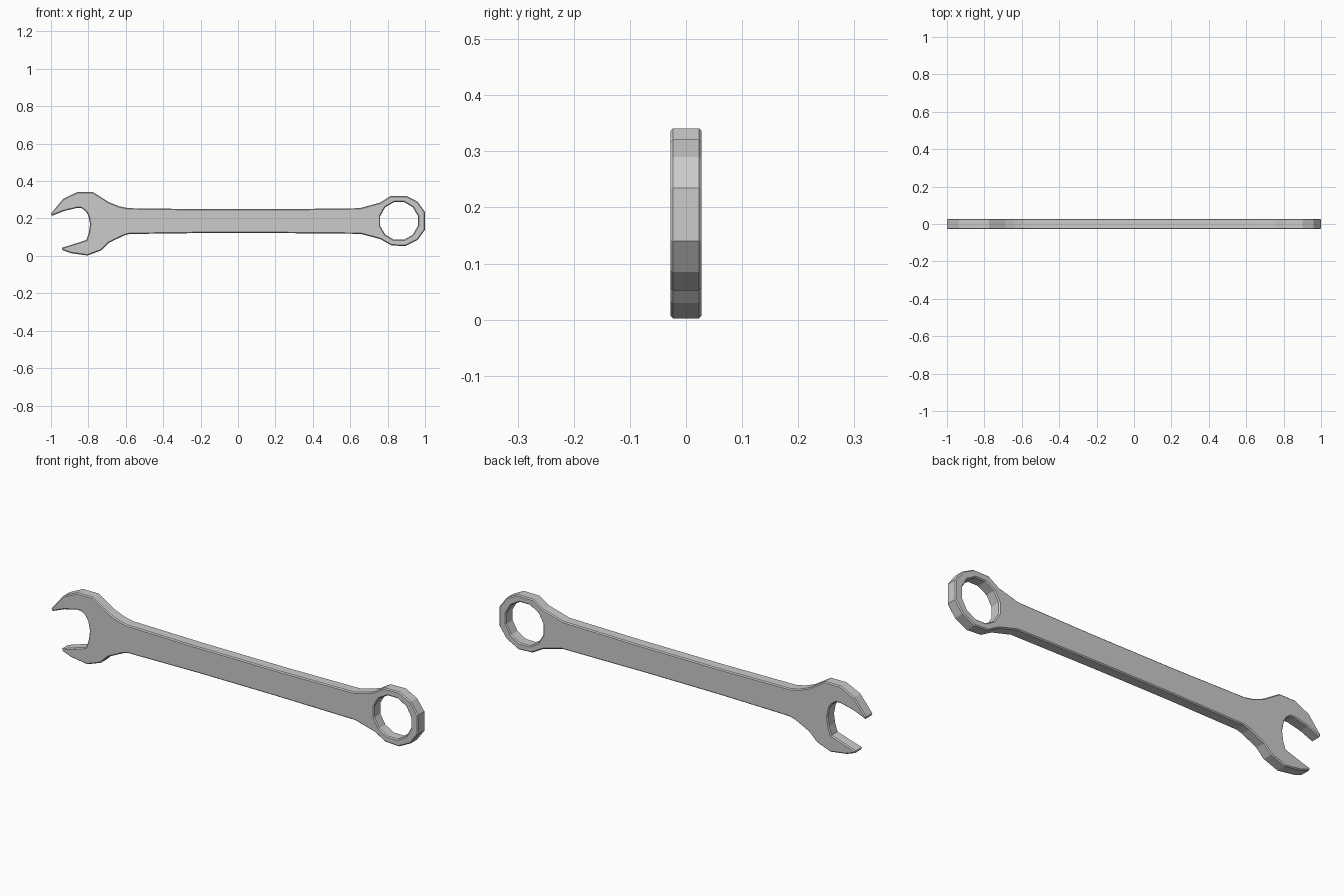
import bpy
from math import cos, sin, pi, radians

HALF_T = 0.028   # half thickness
BEVEL = 0.005    # chamfer on every rim

# Outline in (x, z): open jaw top, handle, ring end, handle, open jaw bottom, jaw mouth
outline = [
    (-1.0, 0.226), (-0.935, 0.305), (-0.86, 0.341), (-0.775, 0.341),
    (-0.69, 0.287), (-0.635, 0.265), (-0.585, 0.255), (-0.2, 0.25),
    (0.25, 0.25), (0.65, 0.255), (0.76, 0.285), (0.815, 0.32),
    (0.9, 0.321), (0.96, 0.29), (1.0, 0.235), (1.0, 0.14),
    (0.96, 0.085), (0.895, 0.052), (0.82, 0.056), (0.76, 0.09),
    (0.655, 0.118), (0.2, 0.122), (-0.2, 0.122), (-0.58, 0.117),
    (-0.61, 0.109), (-0.69, 0.07), (-0.73, 0.03), (-0.805, 0.002),
    (-0.895, 0.015), (-0.938, 0.031), (-0.943, 0.043), (-0.81, 0.085),
    (-0.797, 0.125), (-0.791, 0.17), (-0.80, 0.215), (-0.815, 0.24),
    (-0.838, 0.256), (-0.862, 0.256), (-0.93, 0.24), (-0.995, 0.214),
]

# Twelve-sided ring hole
hole = [(0.861 + 0.104 * cos(radians(15) + i * pi / 6),
         0.187 + 0.104 * sin(radians(15) + i * pi / 6)) for i in range(12)]

# Filled profile curve, extruded and chamfered
curve = bpy.data.curves.new("wrench", 'CURVE')
curve.dimensions = '2D'
curve.fill_mode = 'BOTH'
curve.extrude = HALF_T - BEVEL
curve.bevel_depth = BEVEL
curve.bevel_resolution = 0
curve.offset = -BEVEL
for pts in (outline, hole):
    spline = curve.splines.new('POLY')
    spline.points.add(len(pts) - 1)
    for p, (x, z) in zip(spline.points, pts):
        p.co = (x, z, 0, 1)
    spline.use_cyclic_u = True

wrench = bpy.data.objects.new("wrench", curve)
bpy.context.collection.objects.link(wrench)
wrench.rotation_euler.x = pi / 2

# Turn into a flat-shaded mesh
bpy.context.view_layer.objects.active = wrench
wrench.select_set(True)
bpy.ops.object.convert(target='MESH')
bpy.ops.object.transform_apply(rotation=True)
bpy.ops.object.shade_flat()
